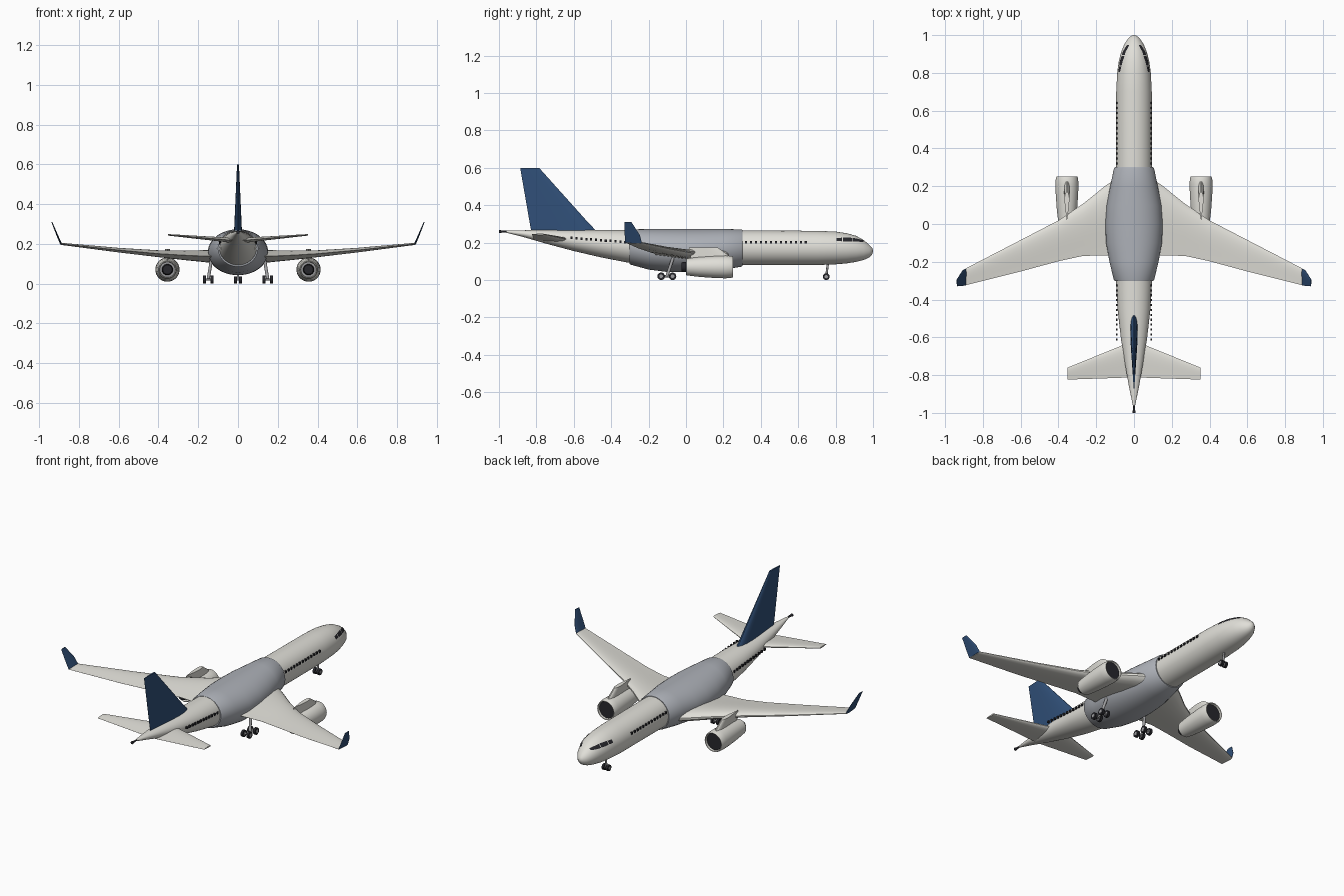
import bpy, bmesh
from math import sin, cos, pi, radians
from mathutils import Vector, Matrix

if "Cube" in bpy.data.objects:
    bpy.data.objects.remove(bpy.data.objects["Cube"])


def material(name, rgb):
    m = bpy.data.materials.new(name)
    m.diffuse_color = (*rgb, 1)
    m.use_nodes = True
    m.node_tree.nodes["Principled BSDF"].inputs["Base Color"].default_value = m.diffuse_color
    return m


CREAM = material("cream", (0.75, 0.74, 0.69))
GREY = material("blue_grey", (0.42, 0.44, 0.48))
NAVY = material("navy", (0.03, 0.08, 0.19))
DARK = material("dark", (0.02, 0.02, 0.025))
METAL = material("metal", (0.35, 0.35, 0.36))


def finish(name, bm, mat, mirror=False, angle=35):
    bmesh.ops.recalc_face_normals(bm, faces=bm.faces)
    me = bpy.data.meshes.new(name)
    bm.to_mesh(me)
    bm.free()
    me.materials.append(mat)
    ob = bpy.data.objects.new(name, me)
    bpy.context.collection.objects.link(ob)
    if mirror:
        ob.modifiers.new("mirror", "MIRROR")
    bpy.ops.object.select_all(action="DESELECT")
    ob.select_set(True)
    bpy.context.view_layer.objects.active = ob
    bpy.ops.object.shade_smooth_by_angle(angle=radians(angle))
    return ob


def loft(name, rings, mat, mirror=False, cap=True, angle=35):
    bm = bmesh.new()
    loops = [[bm.verts.new(p) for p in r] for r in rings]
    n = len(rings[0])
    for a, b in zip(loops, loops[1:]):
        for i in range(n):
            j = (i + 1) % n
            bm.faces.new((a[i], a[j], b[j], b[i]))
    if cap:
        bm.faces.new(loops[0])
        bm.faces.new(loops[-1])
    return finish(name, bm, mat, mirror, angle)


def oval(y, w, lo, hi, n=48):
    c, h = (lo + hi) / 2, (hi - lo) / 2
    return [(w * cos(2 * pi * i / n), y, c + h * sin(2 * pi * i / n)) for i in range(n)]


def airfoil(x, z, le, te, t, upright=False, n=24):
    pts = []
    for i in range(n):
        a = 2 * pi * (i + 0.5) / n
        y = te + (le - te) * (1 + cos(a)) / 2
        h = 0.72 * t * sin(a) * (0.55 + 0.45 * cos(a))
        pts.append((x + h, y, z) if upright else (x, y, z + h))
    return pts


def lathe(name, profile, x, z, mat, cap=True):
    return loft(name, [[(x + p[0], p[1], z + p[2]) for p in oval(y, r, -r, r, 32)]
                       for y, r in profile], mat, True, cap)


def rod(bm, a, b, r, n=16):
    a, b = Vector(a), Vector(b)
    d = b - a
    m = Matrix.Translation((a + b) / 2) @ d.to_track_quat("Z", "Y").to_matrix().to_4x4()
    bmesh.ops.create_cone(bm, cap_ends=True, segments=n, radius1=r, radius2=r,
                          depth=d.length, matrix=m)


# fuselage: y, half width, bottom, top
BODY = [(1.0, .004, .151, .159), (.995, .016, .137, .172), (.98, .032, .121, .188),
        (.95, .052, .107, .214), (.91, .068, .097, .236), (.86, .081, .089, .25),
        (.8, .089, .084, .259), (.7, .094, .08, .263), (.3, .095, .08, .265),
        (-.2, .095, .082, .266), (-.32, .094, .095, .267), (-.45, .087, .12, .268),
        (-.6, .07, .155, .268), (-.75, .046, .195, .267), (-.87, .025, .23, .266),
        (-.96, .006, .253, .264)]
loft("fuselage", [oval(*s) for s in BODY], CREAM)

# centre fairing
FAIR = [(.302, .1, .075, .268), (.295, .106, .071, .271), (.2, .126, .056, .272),
        (.1, .145, .046, .273), (0, .152, .042, .273), (-.1, .148, .043, .273),
        (-.2, .13, .056, .272), (-.295, .107, .082, .271), (-.303, .1, .086, .268)]
loft("centre_fairing", [oval(*s) for s in FAIR], GREY)

# tail exhaust
loft("tail_exhaust", [oval(y, r, .259 - r, .259 + r, 16) for y, r in
                      ((-.95, .004), (-.985, .006), (-1.0, .009))], DARK)

# wings and winglets
WING = [(.04, .132, .28, -.165, .07), (.15, .137, .205, -.168, .065),
        (.27, .142, .108, -.17, .05), (.4, .15, .02, -.198, .036),
        (.6, .168, -.084, -.252, .024), (.893, .2, -.236, -.325, .011)]
loft("wing", [airfoil(*s) for s in WING], CREAM, True)
loft("winglet", [airfoil(.89, .198, -.236, -.325, .011, True),
                 airfoil(.908, .24, -.246, -.328, .009, True),
                 airfoil(.937, .31, -.292, -.33, .005, True)], NAVY, True)

# tail surfaces
loft("tailplane", [airfoil(.02, .216, -.62, -.812, .028),
                   airfoil(.07, .221, -.645, -.815, .024),
                   airfoil(.352, .245, -.76, -.824, .008)], CREAM, True)
loft("tail_fin", [airfoil(0, .25, -.465, -.827, .042, True),
                  airfoil(0, .3, -.515, -.836, .038, True),
                  airfoil(0, .6, -.785, -.887, .01, True)], NAVY)

# engines
EX, EZ = .355, .07
lathe("engine_nacelle", [(.03, .036), (0, .041), (.003, .045), (.07, .053), (.15, .059),
                         (.21, .061), (.24, .059), (.252, .055), (.25, .051),
                         (.235, .048)], EX, EZ, CREAM, False)
lathe("intake_duct", [(.24, .0485), (.19, .046), (.188, .002)], EX, EZ, DARK)
lathe("engine_fan", [(.188, .038), (.196, .038)], EX, EZ, METAL)
lathe("fan_spinner", [(.19, .017), (.205, .013), (.222, .002)], EX, EZ, DARK)
lathe("exhaust_bulkhead", [(.02, .038), (.015, .038)], EX, EZ, METAL)
lathe("exhaust_core", [(.05, .03), (-.01, .027), (-.025, .023)], EX, EZ, DARK)
loft("engine_pylon", [airfoil(EX, .1, .235, .03, .03, True),
                      airfoil(EX, .135, .225, .02, .03, True),
                      airfoil(EX, .174, .17, .015, .026, True)], CREAM, True)

# cabin windows
bm = bmesh.new()
spots = [(.32 + .0267 * i, .203) for i in range(13)]
spots += [(-.325 - .026 * i, .203 + .002 * i) for i in range(12)]
for y, z in spots:
    bmesh.ops.create_cube(bm, size=1, matrix=Matrix.Translation((.091, y, z))
                          @ Matrix.Diagonal((.009, .011, .013, 1)))
finish("cabin_windows", bm, DARK, True)


# cockpit windows follow the nose surface
def skin(y, z, off=.002):
    for a, b in zip(BODY, BODY[1:]):
        if b[0] <= y <= a[0]:
            f = (y - a[0]) / (b[0] - a[0])
            w, lo, hi = (a[k] + f * (b[k] - a[k]) for k in (1, 2, 3))
            s = min(1, abs(z - (lo + hi) / 2) / ((hi - lo) / 2))
            return (w * max(0, 1 - s * s) ** .5 + off, y, z + off)


for k, (y0, y1) in enumerate(((.805, .835), (.84, .89), (.894, .948))):
    bm = bmesh.new()
    grid = []
    for i in range(7):
        y = y0 + (y1 - y0) * i / 6
        f = (y - .805) / .143
        lo, hi = .206 - .004 * f, .222 + .004 * sin(pi * f) - .012 * f ** 3
        grid.append([bm.verts.new(skin(y, lo + (hi - lo) * j / 5)) for j in range(6)])
    for a, b in zip(grid, grid[1:]):
        for j in range(5):
            bm.faces.new((a[j], a[j + 1], b[j + 1], b[j]))
    finish(f"cockpit_window_{k + 1}", bm, DARK, True)

# landing gear
tyres, hubs, struts = bmesh.new(), bmesh.new(), bmesh.new()
wheels = [(.013, .75, .018)]
wheels += [(x, y, .02) for x in (.131, .169) for y in (-.133, -.072)]
for x, y, r in wheels:
    rod(tyres, (x - .007, y, r), (x + .007, y, r), r, 24)
    rod(hubs, (x - .008, y, r), (x + .008, y, r), r * .5)
rod(struts, (0, .75, .018), (.0, .76, .1), .006)
rod(struts, (0, .75, .018), (.013, .75, .018), .004)
rod(struts, (.15, -.102, .02), (.132, -.065, .13), .008)
rod(struts, (.15, -.135, .02), (.15, -.07, .02), .006)
for y in (-.133, -.072):
    rod(struts, (.131, y, .02), (.169, y, .02), .005)
finish("wheel_tyres", tyres, DARK, True)
finish("wheel_hubs", hubs, METAL, True)
finish("gear_struts", struts, METAL, True)
